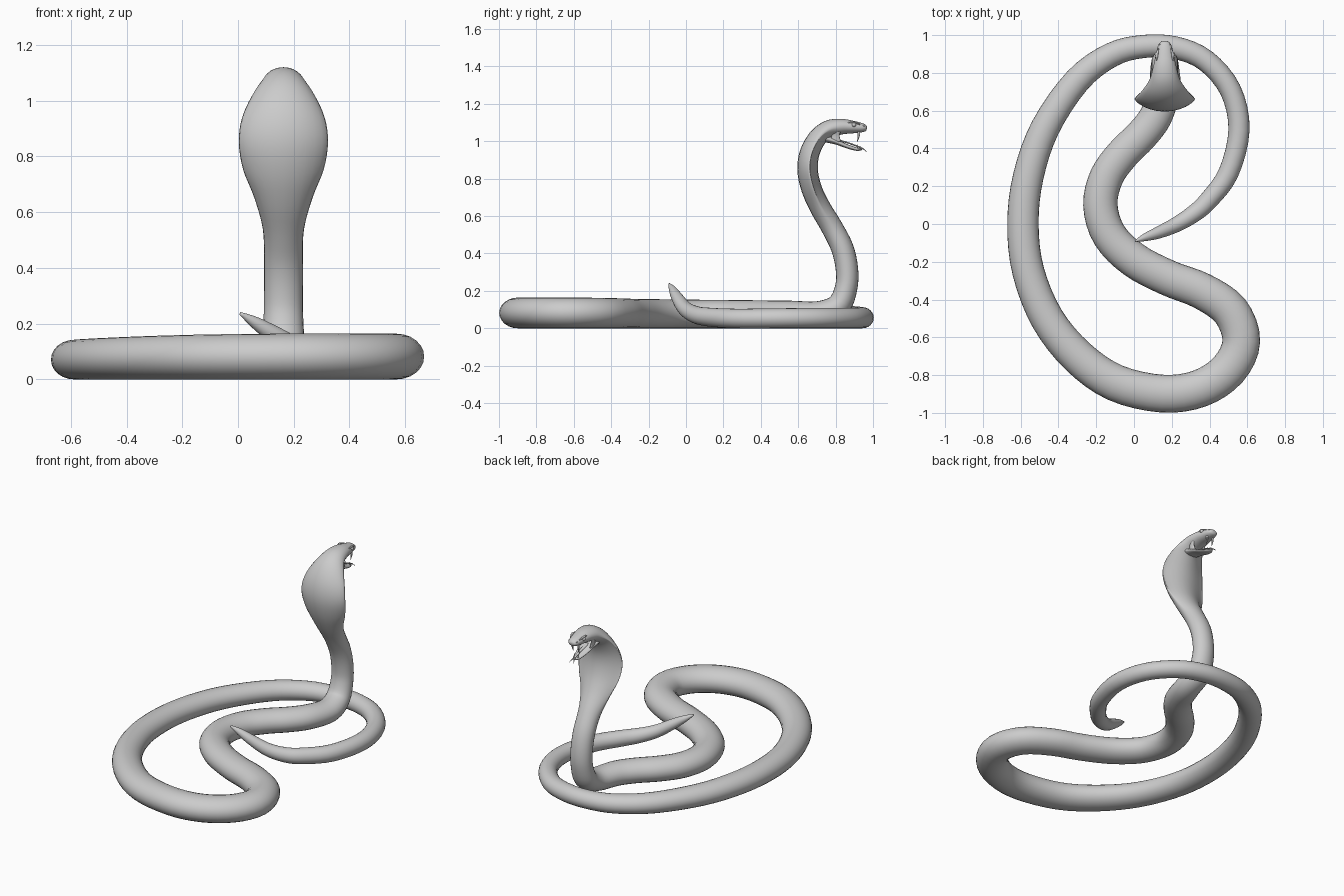
import bpy, bmesh, math
from mathutils import Vector

grey = bpy.data.materials.new("plain grey")
grey.diffuse_color = (0.6, 0.6, 0.6, 1)
CX = 0.163  # x of the raised neck and head
X, Z = Vector((1, 0, 0)), Vector((0, 0, 1))


def finish(name, bm):
    bmesh.ops.recalc_face_normals(bm, faces=bm.faces[:])
    for f in bm.faces:
        f.smooth = True
    me = bpy.data.meshes.new(name)
    bm.to_mesh(me)
    bm.free()
    me.materials.append(grey)
    ob = bpy.data.objects.new(name, me)
    bpy.context.collection.objects.link(ob)
    return ob


def catmull(rows, steps):
    out, n = [], len(rows)
    for i in range(n - 1):
        a, b, c, d = (rows[max(i - 1, 0)], rows[i], rows[i + 1], rows[min(i + 2, n - 1)])
        for s in range(steps):
            t = s / steps
            out.append([0.5 * (2*q + (r - p)*t + (2*p - 5*q + 4*r - s_)*t*t
                               + (3*q - p - 3*r + s_)*t**3)
                        for p, q, r, s_ in zip(a, b, c, d)])
    return out + [list(rows[-1])]


def sweep(name, rows, steps=4, sides=24, ground=0):
    """rows: x, y, z, half width, half height, hood amount"""
    pts = catmull(rows, steps)
    pos = [Vector(p[:3]) for p in pts]
    bm = bmesh.new()
    rings = []
    for i, (x, y, z, w, h, hood) in enumerate(pts):
        T = (pos[min(i + 1, len(pos) - 1)] - pos[max(i - 1, 0)]).normalized()
        S = T.cross(Z) if i < ground * steps else X - T * X.dot(T)
        S.normalize()
        V = S.cross(T)
        hood = max(hood, 0)
        ring = []
        for k in range(sides):
            a = 2 * math.pi * k / sides
            c, s = math.cos(a), math.sin(a)
            thin = abs(s) ** (hood * (0.35 if s > 0 else 1.6)) if abs(s) > 1e-6 else 1
            v = h * s * thin - 0.012 * hood * c * c
            ring.append(bm.verts.new(pos[i] + S * (w * c) + V * v))
        rings.append(ring)
    for r0, r1 in zip(rings, rings[1:]):
        for k in range(sides):
            j = (k + 1) % sides
            bm.faces.new((r0[k], r0[j], r1[j], r1[k]))
    bm.faces.new(rings[0])
    bm.faces.new(rings[-1])
    return finish(name, bm)


# Raised tail tip: x, y, z, radius
tail = [(.008, -.09, .237, .005), (.06, -.07, .205, .021), (.13, -.045, .16, .032),
        (.22, -.005, .105, .04), (.31, .05, .073, .046), (.39, .12, .06, .05)]
# Coils lying on the ground: x, y, half width
coil = [(.5, .27, .054), (.556, .5, .056), (.51, .71, .057), (.38, .865, .058),
        (.22, .933, .06), (.05, .94, .061), (-.12, .895, .065), (-.3, .76, .071),
        (-.47, .51, .077), (-.56, .25, .081), (-.588, 0, .083), (-.56, -.25, .085),
        (-.46, -.5, .089), (-.3, -.7, .094), (-.1, -.84, .098), (.15, -.898, .1),
        (.35, -.87, .1), (.5, -.77, .1), (.568, -.62, .1), (.51, -.46, .099),
        (.36, -.355, .097), (.18, -.285, .095), (0, -.19, .094), (-.13, -.06, .092),
        (-.178, .1, .091), (-.145, .25, .09), (-.06, .37, .089), (.04, .47, .088),
        (.115, .57, .087)]
# Neck, hood and upper head: y, z, half width, half depth, hood amount
neck = [(.71, .075, .083, .07, 0), (.815, .12, .077, .065, 0), (.857, .22, .071, .06, 0),
        (.86, .32, .07, .06, 0), (.835, .43, .07, .06, 0), (.78, .54, .074, .058, .1),
        (.715, .65, .105, .056, .5), (.67, .75, .145, .055, 1), (.65, .85, .16, .055, 1),
        (.662, .94, .149, .053, 1), (.705, 1.02, .115, .05, .8), (.765, 1.065, .08, .048, .3),
        (.83, 1.078, .062, .042, 0), (.89, 1.076, .049, .034, 0), (.94, 1.072, .037, .025, 0),
        (.961, 1.069, .025, .016, 0), (.967, 1.068, .01, .007, 0)]
rows = [(x, y, z, r, r, 0) for x, y, z, r in tail]
rows += [(x, y, .017 + .65 * w, w, .017 + .65 * w, 0) for x, y, w in coil]
ground = len(rows)
rows += [(CX, *n) for n in neck]
sweep("snake_body", rows, ground=ground)

# Open lower jaw
jaw = [(.735, 1.02, .058, .024), (.80, .998, .05, .015), (.86, .973, .038, .011),
       (.915, .957, .024, .009), (.94, .957, .01, .004)]
sweep("lower_jaw", [(CX, *j, 0) for j in jaw], sides=16)

# Forked tongue
sweep("tongue", [(CX, .80, 1.01, .012, .005, 0), (CX, .87, .99, .01, .004, 0),
                 (CX, .935, .966, .008, .004, 0)], sides=8)

for side, label in ((-1, "left"), (1, "right")):
    sweep("tongue_tip_" + label, [(CX + side * .003, .93, .967, .004, .004, 0),
                                  (CX + side * .008, .95, .958, .003, .003, 0),
                                  (CX + side * .016, .968, .942, .001, .001, 0)], sides=8)
    # Curved upper fangs and small lower teeth
    sweep("fang_" + label, [(CX + side * .022, .922, 1.062, .007, .008, 0),
                            (CX + side * .022, .924, 1.03, .005, .006, 0),
                            (CX + side * .021, .914, .996, .001, .001, 0)], sides=10)
    sweep("lower_tooth_" + label, [(CX + side * .015, .918, .958, .004, .004, 0),
                                   (CX + side * .015, .914, .985, .001, .001, 0)], sides=8)
    # Cheek web at the mouth corner
    sweep("mouth_corner_" + label, [(CX + side * .046, .80, 1.055, .008, .03, 0),
                                    (CX + side * .042, .80, 1.03, .006, .022, 0),
                                    (CX + side * .038, .80, .998, .008, .03, 0)], sides=10)
    # Eyes and nostrils
    for part, loc, r in (("eye", (.042, .898, 1.088), .012), ("nostril", (.026, .95, 1.082), .005)):
        bm = bmesh.new()
        bmesh.ops.create_uvsphere(bm, u_segments=16, v_segments=10, radius=r)
        ob = finish(part + "_" + label, bm)
        ob.location = (CX + side * loc[0], loc[1], loc[2])
    # Brow ridges
    sweep("brow_" + label, [(CX + side * .042, .865, 1.098, .003, .003, 0),
                            (CX + side * .042, .895, 1.101, .007, .005, 0),
                            (CX + side * .034, .93, 1.09, .003, .003, 0)], sides=10)
